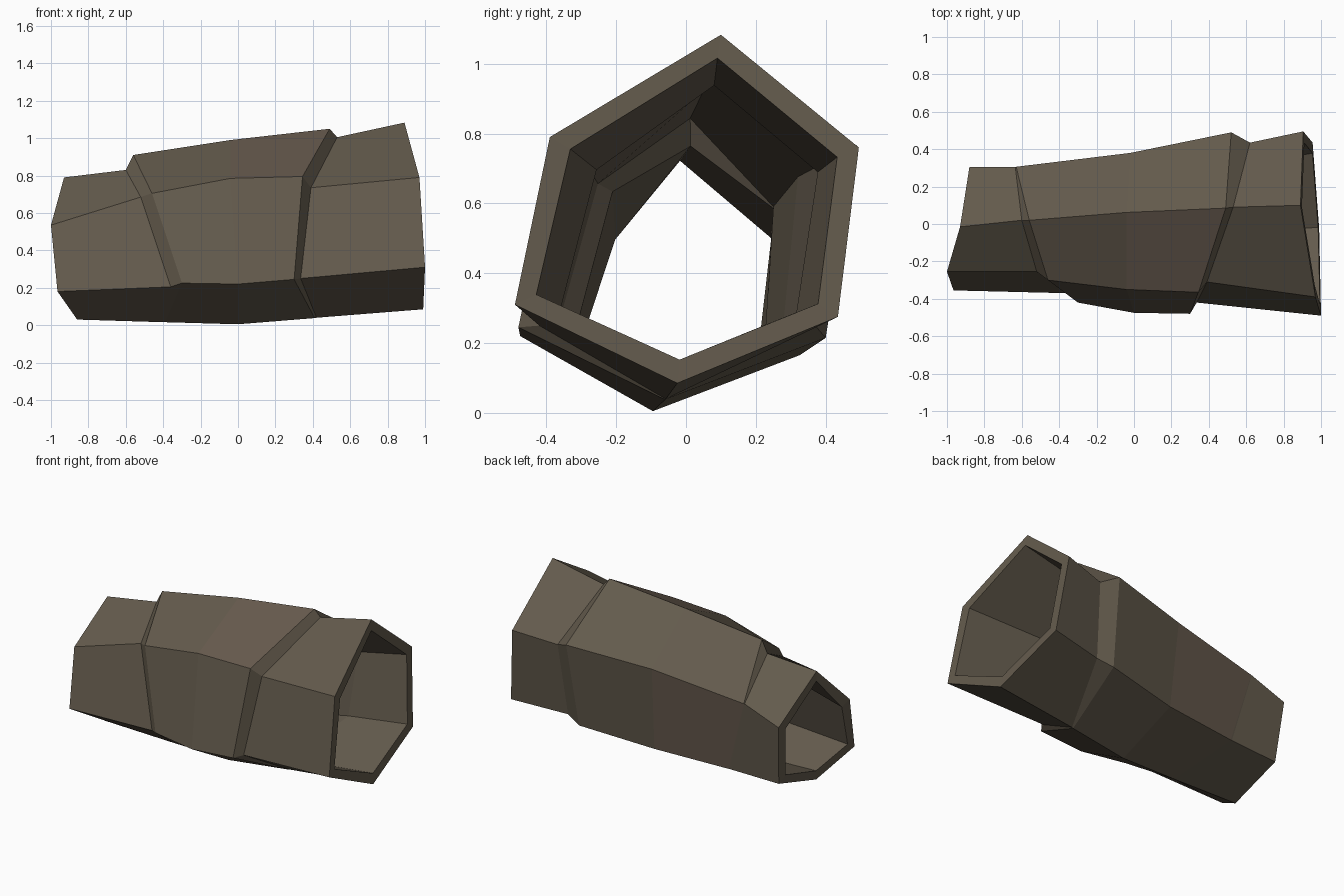
import bpy
from mathutils import Vector

if "Cube" in bpy.data.objects:
    bpy.data.objects.remove(bpy.data.objects["Cube"])

WALL = 0.068  # tube wall thickness

# Hexagonal cross-sections, small end to large end.
# Corner order: top, front upper, front lower, bottom, back lower, back upper
RINGS = [
    [(-.93, -.015, .79), (-1, -.255, .535), (-.965, -.355, .18), (-.86, -.11, .03), (-.85, .26, .14), (-.88, .305, .53)],
    [(-.60, .02, .83), (-.52, -.255, .685), (-.36, -.37, .205), (-.40, -.105, .016), (-.51, .275, .15), (-.635, .305, .62)],
    [(-.56, .02, .91), (-.46, -.30, .705), (-.30, -.42, .225), (-.39, -.105, .016), (-.50, .276, .15), (-.63, .306, .62)],
    [(-.04, .062, .99), (-.04, -.35, .785), (0, -.475, .22), (0, -.095, .005), (0, .325, .165), (-.02, .38, .71)],
    [(.49, .085, 1.05), (.345, -.365, .795), (.30, -.48, .245), (.41, -.06, .038), (.49, .40, .215), (.52, .49, .765)],
    [(.53, .09, 1.005), (.39, -.31, .735), (.335, -.42, .25), (.42, -.058, .04), (.59, .37, .25), (.62, .435, .72)],
    [(.89, .10, 1.083), (.97, -.39, .79), (1, -.49, .31), (.99, -.025, .085), (.955, .435, .275), (.905, .495, .76)],
]


def material(name, rgb):
    m = bpy.data.materials.new(name)
    m.diffuse_color = (*rgb, 1)
    m.use_nodes = True
    m.node_tree.nodes["Principled BSDF"].inputs["Base Color"].default_value = m.diffuse_color
    return m


def inset(ring):
    """Pull each corner towards the ring centre by the wall thickness."""
    pts = [Vector(p) for p in ring]
    c = sum(pts, Vector()) / 6
    return [p + (c - p).normalized() * WALL for p in pts]


# Closed loop of sections: outside forwards, inside backwards
loops = [[Vector(p) for p in r] for r in RINGS] + [inset(r) for r in reversed(RINGS)]
verts = [p for loop in loops for p in loop]
n = len(loops)
faces, slots = [], []
for i in range(n):
    for k in range(6):
        a, b, j, l = i * 6, ((i + 1) % n) * 6, k, (k + 1) % 6
        faces.append((a + j, a + l, b + l, b + j))
        # two slightly warmer panels on the sleeve
        slots.append(1 if (i, k) in {(3, 0), (2, 4)} else 0)

mesh = bpy.data.meshes.new("hollow_hex_tube")
mesh.from_pydata(verts, [], faces)
mesh.materials.append(material("grey brown", (.125, .103, .073)))
mesh.materials.append(material("warm brown", (.135, .103, .076)))
mesh.polygons.foreach_set("material_index", slots)
mesh.update()
tube = bpy.data.objects.new("hollow_hex_tube", mesh)
bpy.context.collection.objects.link(tube)
